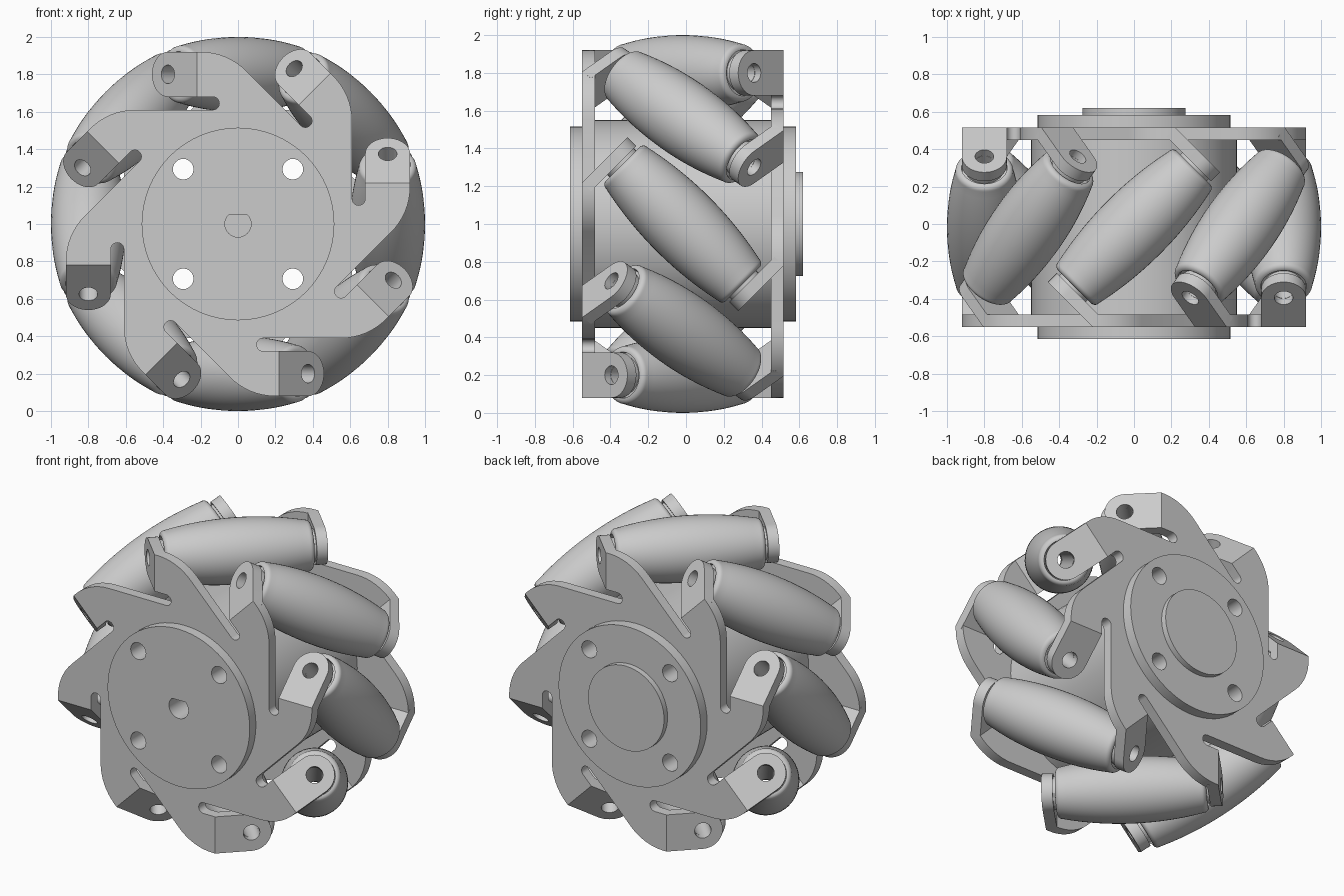
import bpy, bmesh
from math import sin, cos, pi, sqrt, radians, asin
from mathutils import Matrix, Vector

if "Cube" in bpy.data.objects:
    bpy.data.objects.remove(bpy.data.objects["Cube"])

CENTRE = Matrix.Translation((0, -0.017, 1.0))   # wheel centre, axle along y
N = 8                                           # rollers / arms per side
T = 0.067                                       # sheet thickness
FACE = 0.533                                    # outer face of side plates
AXLE_R = 0.80                                   # roller axle distance from wheel axis
UPRIGHT = Matrix.Rotation(pi / 2, 4, 'X')       # profile plane -> xz plane


def arc(cx, cy, r, a0, a1, n):
    return [(cx + r * cos(a0 + (a1 - a0) * i / n), cy + r * sin(a0 + (a1 - a0) * i / n))
            for i in range(n + 1)]


def circle(cx, cy, r, n=32):
    return arc(cx, cy, r, 0, 2 * pi, n)[:-1]


def finish(bm, name):
    bmesh.ops.remove_doubles(bm, verts=bm.verts, dist=1e-5)
    bmesh.ops.recalc_face_normals(bm, faces=bm.faces)
    me = bpy.data.meshes.new(name)
    bm.to_mesh(me)
    bm.free()
    me.shade_smooth()
    me.set_sharp_from_angle(angle=radians(30))
    return me


def sheet(name, loops, thickness):
    """Flat outline with holes, extruded symmetrically about its plane."""
    cu = bpy.data.curves.new(name, 'CURVE')
    cu.dimensions, cu.fill_mode, cu.extrude = '2D', 'BOTH', thickness / 2
    for pts in loops:
        sp = cu.splines.new('POLY')
        sp.points.add(len(pts) - 1)
        for p, (x, y) in zip(sp.points, pts):
            p.co = (x, y, 0, 1)
        sp.use_cyclic_u = True
    tmp = bpy.data.objects.new(name, cu)
    raw = bpy.data.meshes.new_from_object(tmp)
    bm = bmesh.new()
    bm.from_mesh(raw)
    bpy.data.objects.remove(tmp)
    bpy.data.curves.remove(cu)
    bpy.data.meshes.remove(raw)
    return finish(bm, name)


def lathe(name, profile, n=48):
    """Closed (r, s) profile revolved about local z."""
    bm = bmesh.new()
    rings = [[bm.verts.new((r * cos(2 * pi * i / n), r * sin(2 * pi * i / n), s))
              for i in range(n)] for r, s in profile]
    for a, b in zip(rings, rings[1:] + rings[:1]):
        for i in range(n):
            j = (i + 1) % n
            bm.faces.new((a[i], a[j], b[j], b[i]))
    return finish(bm, name)


def place(name, me, mat):
    ob = bpy.data.objects.new(name, me)
    bpy.context.scene.collection.objects.link(ob)
    ob.matrix_world = CENTRE @ mat
    return ob


def slab(name, loops, y0, y1):
    place(name, sheet(name, loops, y1 - y0),
          Matrix.Translation((0, (y0 + y1) / 2, 0)) @ UPRIGHT)


# Hub: core, end discs, rear boss, with four bolt holes and a D-shaped bore
bolts = [circle(sx * 0.293, sz * 0.293, 0.055, 24) for sx in (-1, 1) for sz in (-1, 1)]
flat = asin(0.05 / 0.07)
d_bore = [arc(0, 0, 0.07, pi - flat, 2 * pi + flat, 24)]
slab("hub_core", [circle(0, 0, 0.55, 64)] + bolts + d_bore, -FACE + T, FACE - T)
slab("front_disc", [circle(0, 0, 0.515, 64)] + bolts + d_bore, -0.597, -FACE)
slab("rear_disc", [circle(0, 0, 0.515, 64)] + bolts, FACE, 0.6)
slab("rear_boss", [circle(0, 0, 0.275, 64)], 0.6, 0.637)

# Side plate outline: eight swept arms with relief slots
BEND = -0.22
fil = 0.14
fr = fil / (sqrt(2) - 1)
arm = arc(-0.057 - fil, 0.92 - fr, fr, pi / 4, pi / 2, 8)
arm += [(BEND, 0.92), (BEND, 0.68)]
arm += arc(-0.135, 0.645, 0.035, pi / 2, -pi / 2, 10)
outline = []
for k in range(N):
    c, s = cos(2 * pi * k / N), sin(2 * pi * k / N)
    outline += [(c * u - s * v, s * u + c * v) for u, v in arm]
plate = sheet("side_plate", [outline] + bolts + d_bore, T)
rear_plate = sheet("rear_plate", [outline] + bolts, T)

# Bent tab holding one roller end
hole_a = (-BEND and (0.375 + BEND) * sqrt(2))
tab = sheet("tab", [[(0, -0.12)] + arc(hole_a, 0, 0.12, -pi / 2, pi / 2, 20) + [(0, 0.12)],
                    circle(hole_a, 0, 0.05, 24)], T)
q = sqrt(0.5)
tab_mat = Matrix(((-q, 0, q, BEND + q * T / 2),
                  (q, 0, q, -FACE + q * T / 2),
                  (0, 1, 0, AXLE_R),
                  (0, 0, 0, 1)))

# Barrel roller with end collars and axle bore
H, R = 0.45, 0.03


def barrel(s):
    return sqrt(1 - s * s / 2) - AXLE_R


e = barrel(H - R)
half = [(barrel((H - R) * i / 10), (H - R) * i / 10) for i in range(1, 11)]
half += arc(e - R, H - R, R, 0, pi / 2, 6)[1:]
half += [(0.122, H), (0.118, H - 0.02), (0.1, H - 0.02), (0.1, 0.488), (0.05, 0.488)]
profile = [(r, -s) for r, s in reversed(half)] + [(barrel(0), 0)] + half
roller = lathe("roller", profile)
roller_mat = (Matrix.Translation((0, 0, AXLE_R))
              @ Vector((1, 1, 0)).to_track_quat('Z', 'Y').to_matrix().to_4x4())

# Assemble both sides (rear is the front turned half round) and the rollers
for side, turn, me in (("front", 0, plate), ("rear", pi, rear_plate)):
    flip = Matrix.Rotation(turn, 4, 'Z')
    place(side + "_plate", me, flip @ Matrix.Translation((0, -FACE + T / 2, 0)) @ UPRIGHT)
    for k in range(N):
        place(f"{side}_tab_{k}", tab, flip @ Matrix.Rotation(2 * pi * k / N, 4, 'Y') @ tab_mat)
for k in range(N):
    place(f"roller_{k}", roller, Matrix.Rotation(2 * pi * k / N, 4, 'Y') @ roller_mat)
